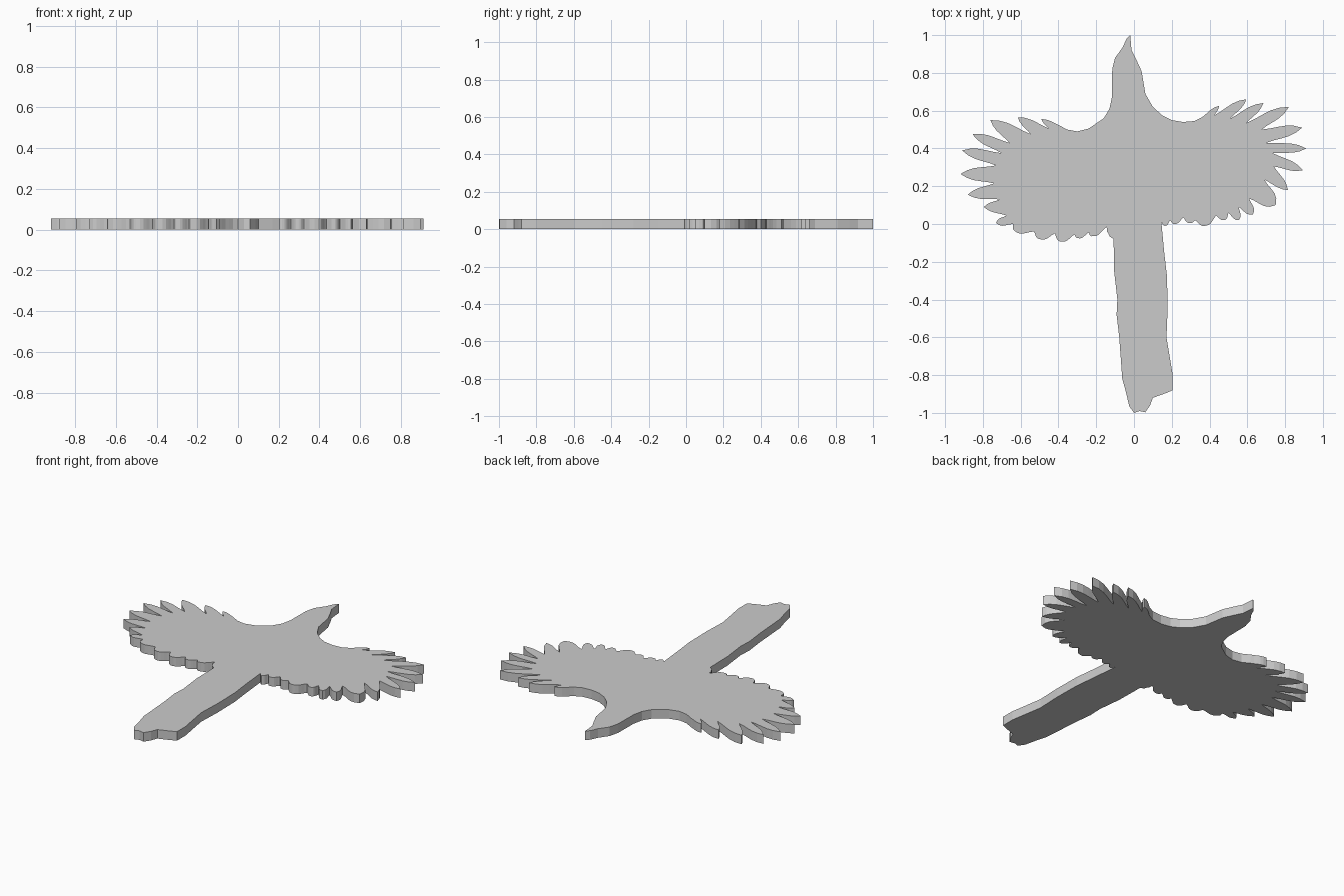
import bpy, bmesh, math
from mathutils import Vector

THICK = 0.055


def feathers(start, pairs, bulge):
    """Run of feathers: each (tip, notch) pair gets two bowed edges."""
    pts, a = [], Vector(start)
    for tx, ty, nx, ny in pairs:
        for b in (Vector((tx, ty)), Vector((nx, ny))):
            to_tip = b == Vector((tx, ty))
            d = b - a
            out = Vector((-d.y, d.x)) * bulge
            for i in range(1, 6):
                t = i / 5
                s = t if to_tip else 1 - t      # bow sits near the tip
                pts.append(a + d * t + out * math.sin(math.pi * s ** 1.6))
            a = b
    return pts


def points(*xy):
    return [Vector(p) for p in xy]


# head and right shoulder, clockwise from the beak
outline = points((-0.02, 1.0), (-0.013, 0.92), (0.01, 0.875), (0.04, 0.81), (0.06, 0.69),
                 (0.10, 0.62), (0.15, 0.575), (0.20, 0.55), (0.26, 0.54), (0.32, 0.545), (0.36, 0.565))
# right wing: long flight feathers
outline += feathers((0.36, 0.565), [
    (0.45, 0.625, 0.425, 0.575), (0.595, 0.66, 0.505, 0.555), (0.685, 0.64, 0.595, 0.535),
    (0.82, 0.62, 0.675, 0.50), (0.89, 0.51, 0.70, 0.43), (0.912, 0.40, 0.735, 0.375),
    (0.895, 0.285, 0.74, 0.305), (0.815, 0.18, 0.69, 0.235)], 0.07)
# right wing: short trailing feathers
outline += feathers((0.69, 0.235), [
    (0.75, 0.10, 0.61, 0.135), (0.63, 0.05, 0.555, 0.09), (0.555, 0.02, 0.50, 0.06),
    (0.48, 0.02, 0.435, 0.045), (0.375, -0.01, 0.325, 0.02), (0.295, 0.005, 0.26, 0.035),
    (0.215, 0.0, 0.19, 0.02), (0.165, -0.01, 0.145, 0.01)], 0.14)
# tail
outline += points((0.16, -0.15), (0.175, -0.28), (0.178, -0.45), (0.172, -0.60), (0.205, -0.80),
                  (0.205, -0.88), (0.17, -0.895), (0.10, -0.92), (0.085, -0.96), (0.06, -0.997),
                  (0.03, -0.99), (0.0, -1.0), (-0.025, -0.965), (-0.045, -0.88), (-0.062, -0.82),
                  (-0.078, -0.60), (-0.092, -0.48), (-0.088, -0.40), (-0.105, -0.25), (-0.108, -0.08))
# left wing: short trailing feathers
outline += feathers((-0.108, -0.08), [
    (-0.135, -0.05, -0.145, -0.015), (-0.225, -0.065, -0.24, -0.045), (-0.30, -0.075, -0.315, -0.055),
    (-0.39, -0.093, -0.42, -0.05), (-0.50, -0.08, -0.53, -0.04), (-0.635, -0.035, -0.64, 0.0),
    (-0.73, 0.005, -0.675, 0.045)], 0.14)
# left wing: long flight feathers
outline += feathers((-0.675, 0.045), [
    (-0.795, 0.09, -0.71, 0.13), (-0.88, 0.155, -0.74, 0.215), (-0.918, 0.265, -0.73, 0.31),
    (-0.91, 0.39, -0.70, 0.375), (-0.855, 0.475, -0.66, 0.43), (-0.76, 0.55, -0.545, 0.475),
    (-0.615, 0.565, -0.45, 0.505), (-0.49, 0.555, -0.40, 0.525)], 0.07)
# left shoulder and neck
outline += points((-0.355, 0.50), (-0.30, 0.49), (-0.24, 0.505), (-0.16, 0.56), (-0.13, 0.61),
                  (-0.117, 0.67), (-0.115, 0.82), (-0.10, 0.88), (-0.06, 0.935), (-0.04, 0.98))

# flat silhouette extruded into a plate
bm = bmesh.new()
base = bm.faces.new([bm.verts.new((p.x, p.y, 0)) for p in outline])
ext = bmesh.ops.extrude_face_region(bm, geom=[base], use_keep_orig=True)
for v in ext["geom"]:
    if isinstance(v, bmesh.types.BMVert):
        v.co.z = THICK
bmesh.ops.triangulate(bm, faces=[f for f in bm.faces if len(f.verts) > 4])
bmesh.ops.recalc_face_normals(bm, faces=bm.faces)
mesh = bpy.data.meshes.new("bird_silhouette")
bm.to_mesh(mesh)
bm.free()
bird = bpy.data.objects.new("bird_silhouette", mesh)
bpy.context.collection.objects.link(bird)
